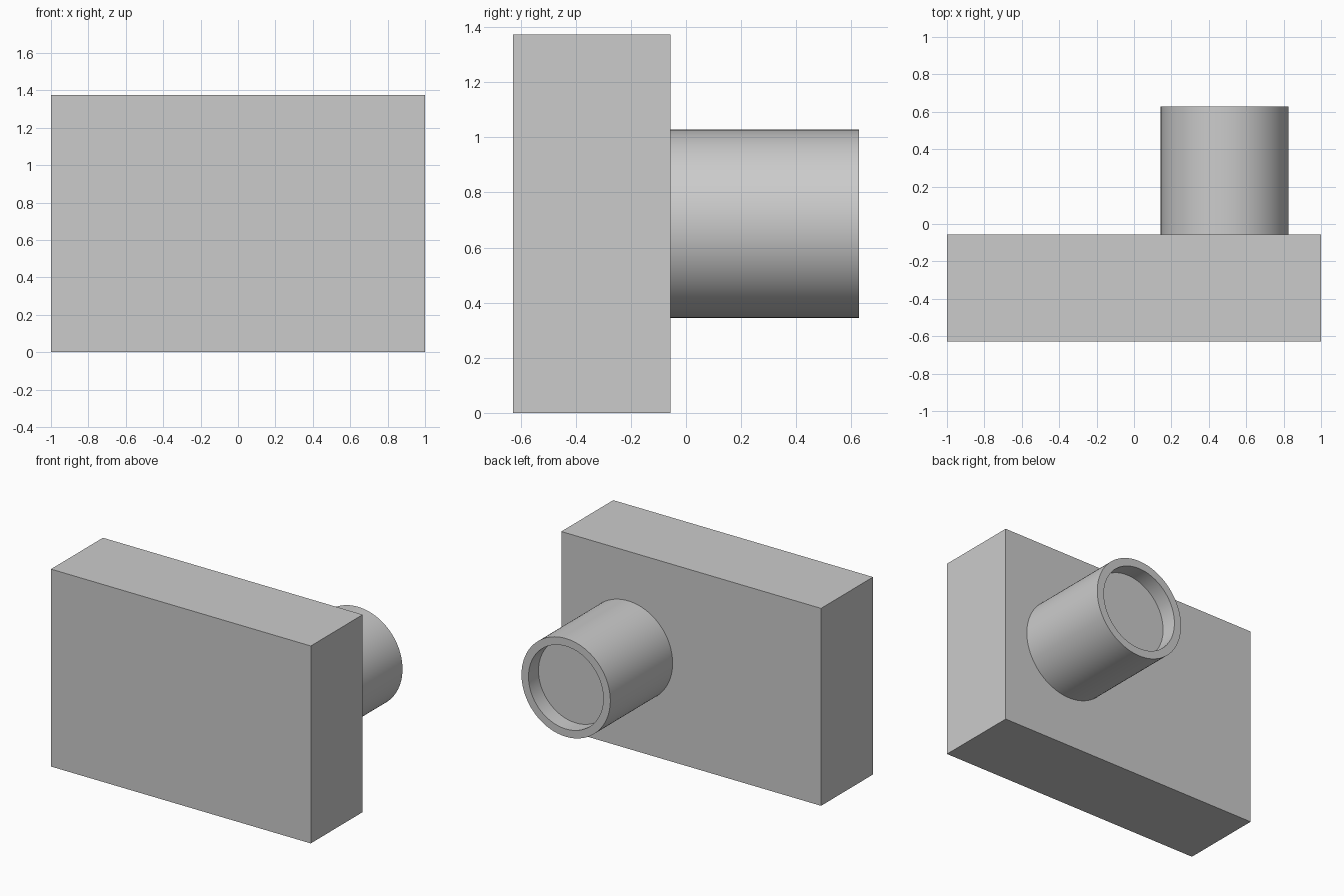
import bpy
import bmesh
import math
from mathutils import Matrix, Vector

cube = bpy.data.objects.get("Cube")
if cube:
    bpy.data.objects.remove(cube, do_unlink=True)

grey = bpy.data.materials.new("light_grey")
grey.use_nodes = True
grey.diffuse_color = (0.6, 0.6, 0.6, 1)
grey.node_tree.nodes["Principled BSDF"].inputs["Base Color"].default_value = grey.diffuse_color


def make_object(name, bm):
    mesh = bpy.data.meshes.new(name)
    bm.to_mesh(mesh)
    bm.free()
    mesh.materials.append(grey)
    obj = bpy.data.objects.new(name, mesh)
    bpy.context.collection.objects.link(obj)
    return obj


# Body: plain rectangular block
FRONT, JOINT, BACK = -0.628, -0.057, 0.628
HEIGHT = 1.374
bm = bmesh.new()
bmesh.ops.create_cube(bm, size=1)
bmesh.ops.scale(bm, vec=(2, JOINT - FRONT, HEIGHT), verts=bm.verts)
bmesh.ops.translate(bm, vec=(0, (FRONT + JOINT) / 2, HEIGHT / 2), verts=bm.verts)
make_object("body", bm)

# Barrel: round tube on the back, with a shallow recess in its end
RADIUS, INNER, DEPTH = 0.342, 0.288, 0.11
bm = bmesh.new()
bmesh.ops.create_cone(bm, cap_ends=True, segments=96, radius1=RADIUS,
                      radius2=RADIUS, depth=BACK - JOINT)
end = max(bm.faces, key=lambda f: f.calc_center_median().z)
bmesh.ops.inset_region(bm, faces=[end], thickness=RADIUS - INNER)
floor = bmesh.ops.extrude_discrete_faces(bm, faces=[end])["faces"][0]
bmesh.ops.translate(bm, vec=(0, 0, -DEPTH), verts=floor.verts)
bmesh.ops.recalc_face_normals(bm, faces=bm.faces)

# Turn the tube so its open end faces the back
place = Matrix.Translation(Vector((0.485, (JOINT + BACK) / 2, HEIGHT / 2)))
bm.transform(place @ Matrix.Rotation(-math.pi / 2, 4, "X"))
barrel = make_object("barrel", bm)

bpy.ops.object.select_all(action="DESELECT")
barrel.select_set(True)
bpy.context.view_layer.objects.active = barrel
bpy.ops.object.shade_smooth_by_angle(angle=math.radians(35))
